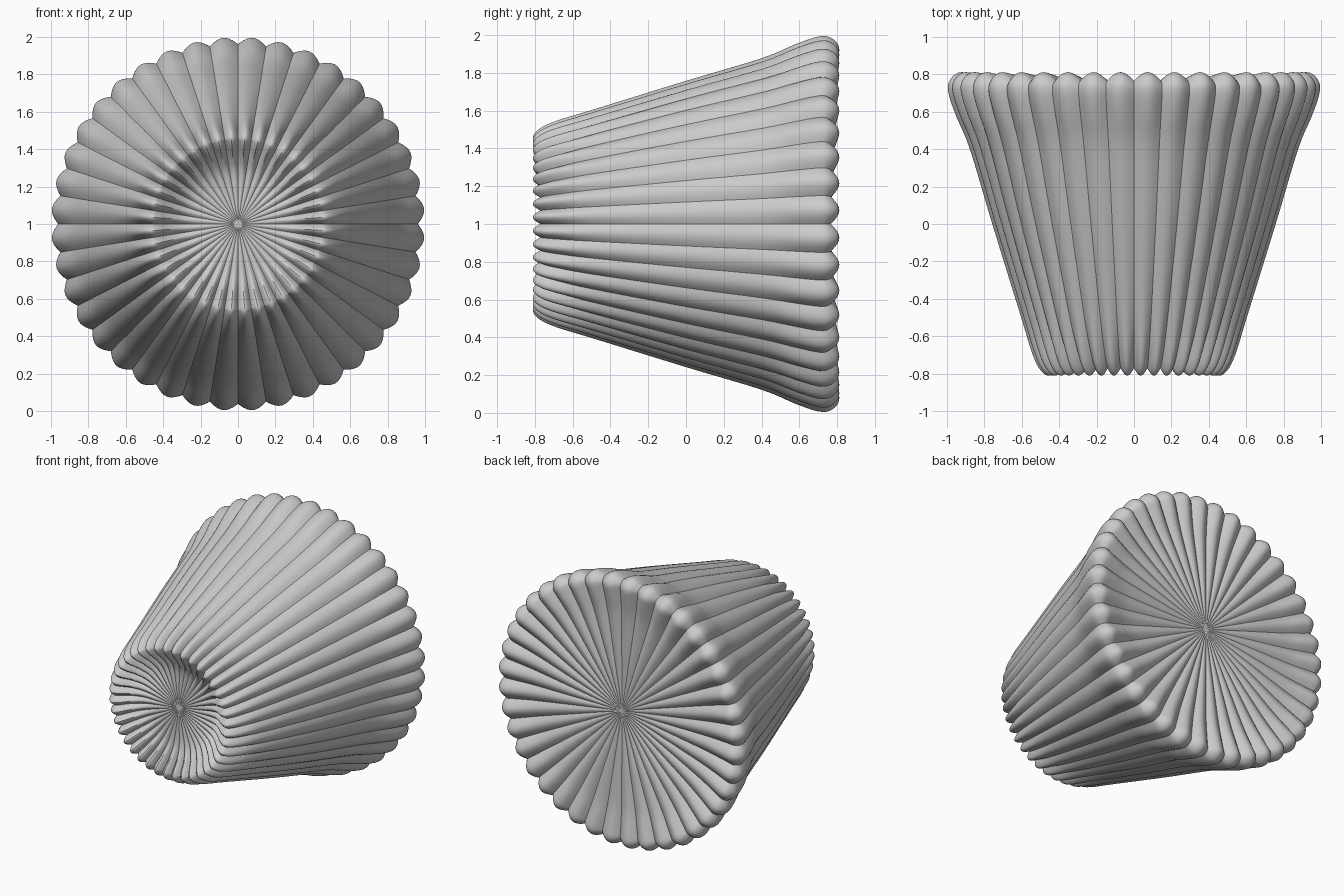
import bpy
import bmesh
from math import sin, cos, pi
from mathutils import Vector

PLEATS = 40
SEGMENTS = PLEATS * 10
STEPS = 4  # smooth steps between profile points

cube = bpy.data.objects.get("Cube")
if cube:
    bpy.data.objects.remove(cube, do_unlink=True)

# Profile of the pleat crests: radius, position along y, pleat depth
PROFILE = [Vector(p) for p in (
    # dished small end
    (0, -.69, 0), (.15, -.69, .005), (.28, -.70, .015), (.36, -.745, .035),
    (.42, -.795, .04), (.465, -.81, .04), (.51, -.77, .04),
    # flaring side
    (.55, -.68, .035), (.605, -.5, .02), (.76, 0, .015), (.88, .4, .018),
    (.955, .58, .03), (.995, .70, .035),
    # rim and shallow large end
    (.99, .765, .04), (.94, .81, .045), (.85, .80, .04), (.7, .775, .025),
    (.4, .76, .012), (.15, .75, .004), (0, .75, 0))]


def smooth_path(points, steps):
    """Catmull-Rom curve through the points."""
    path = []
    last = len(points) - 1
    for i in range(last):
        a, b = points[max(i - 1, 0)], points[i]
        c, d = points[i + 1], points[min(i + 2, last)]
        for k in range(steps):
            t = k / steps
            path.append(0.5 * (2 * b + (c - a) * t
                               + (2 * a - 5 * b + 4 * c - d) * t ** 2
                               + (3 * b - a - 3 * c + d) * t ** 3))
    return path + [points[-1]]


def pleated_cup(name, material):
    path = smooth_path(PROFILE, STEPS)
    bm = bmesh.new()
    rings = []
    for i in range(1, len(path) - 1):
        radius, along, depth = path[i]
        tangent = path[i + 1] - path[i - 1]
        inward = Vector((-tangent.y, tangent.x)).normalized()
        ring = []
        for s in range(SEGMENTS):
            angle = 2 * pi * s / SEGMENTS
            # rounded crests with sharp creases between them
            sink = depth * (1 - abs(sin(angle * PLEATS / 2)))
            r = radius + inward.x * sink
            y = along + inward.y * sink
            ring.append(bm.verts.new((r * cos(angle), y, 1 + r * sin(angle))))
        rings.append(ring)

    # skin between neighbouring rings
    for low, high in zip(rings, rings[1:]):
        for s in range(SEGMENTS):
            n = (s + 1) % SEGMENTS
            bm.faces.new((low[s], low[n], high[n], high[s]))

    # centres of both ends
    for ring, end in ((rings[0], path[0]), (rings[-1], path[-1])):
        centre = bm.verts.new((0, end.y, 1))
        for s in range(SEGMENTS):
            bm.faces.new((centre, ring[s], ring[(s + 1) % SEGMENTS]))

    bmesh.ops.recalc_face_normals(bm, faces=bm.faces)
    mesh = bpy.data.meshes.new(name)
    bm.to_mesh(mesh)
    bm.free()
    mesh.materials.append(material)
    obj = bpy.data.objects.new(name, mesh)
    bpy.context.collection.objects.link(obj)
    return obj


# Plain grey material
grey = bpy.data.materials.new("plain_grey")
grey.use_nodes = True
colour = (.6, .6, .6, 1)
grey.diffuse_color = colour
grey.node_tree.nodes["Principled BSDF"].inputs["Base Color"].default_value = colour

cup = pleated_cup("pleated_cup", grey)
bpy.ops.object.select_all(action='DESELECT')
cup.select_set(True)
bpy.context.view_layer.objects.active = cup
bpy.ops.object.shade_smooth_by_angle()
